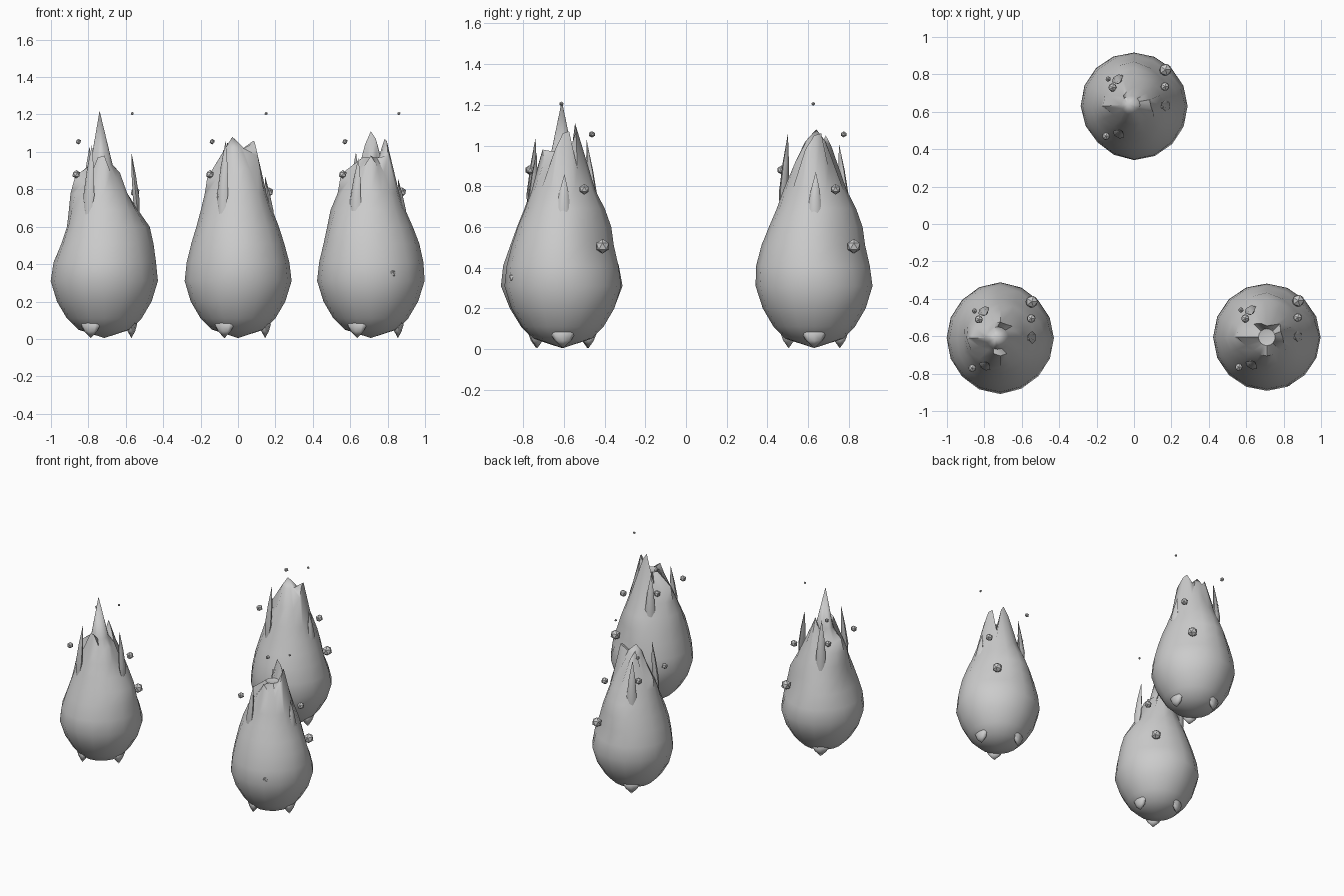
import bpy, bmesh, math
from mathutils import Vector

if "Cube" in bpy.data.objects:
    bpy.data.objects.remove(bpy.data.objects["Cube"])

SEG = 16
PROFILE = [(.05, .14), (.11, .2), (.2, .253), (.31, .287), (.41, .276),
           (.51, .25), (.6, .22), (.69, .184), (.78, .152)]


def finish(name, bm, loc, angle=50):
    bmesh.ops.recalc_face_normals(bm, faces=bm.faces)
    me = bpy.data.meshes.new(name)
    bm.to_mesh(me)
    bm.free()
    ob = bpy.data.objects.new(name, me)
    ob.location = loc
    bpy.context.collection.objects.link(ob)
    bpy.ops.object.select_all(action='DESELECT')
    ob.select_set(True)
    bpy.context.view_layer.objects.active = ob
    bpy.ops.object.shade_smooth_by_angle(angle=math.radians(angle))
    return ob


def polar(r, deg, z):
    a = math.radians(deg)
    return Vector((r * math.cos(a), r * math.sin(a), z))


def skin(bm, rings, first, last):
    """Join rings of points into a closed surface between two end points."""
    loops = [[bm.verts.new(p) for p in ring] for ring in rings]
    a, b = bm.verts.new(first), bm.verts.new(last)
    n = len(loops[0])
    for i in range(n):
        j = (i + 1) % n
        bm.faces.new((a, loops[0][j], loops[0][i]))
        bm.faces.new((b, loops[-1][i], loops[-1][j]))
        for lo, hi in zip(loops, loops[1:]):
            bm.faces.new((lo[i], lo[j], hi[j], hi[i]))


def tongue(name, loc, start, end, width, swell, sides=6, depth=.6):
    """Slim spike, widest at the fraction 'swell' of its length."""
    bm = bmesh.new()
    start, end = Vector(start), Vector(end)
    out = Vector((start.x, start.y, 0)).normalized()
    side = out.cross(Vector((0, 0, 1)))
    rings = []
    for t, k in ((swell, 1), ((1 + swell) / 2, .65)):
        c = start.lerp(end, t)
        rings.append([c + side * width * k * math.cos(2 * math.pi * i / sides)
                      + out * width * k * depth * math.sin(2 * math.pi * i / sides)
                      for i in range(sides)])
    skin(bm, rings, start, end)
    finish(name, bm, loc, 70)


def bulge(deg, z, bulges):
    """Sum of soft bumps, each (direction, height, amount)."""
    total = 0
    for a, h, amount in bulges:
        d = (deg - a + 180) % 360 - 180
        total += amount * math.exp(-(d / 32) ** 2 - ((z - h) / .12) ** 2)
    return total


def flame(label, x, y, crown, inner, tip, spike_tops, bulges, embers):
    loc = (x, y, 0)
    # teardrop body with soft bulges, ragged crown and a central spire
    bm = bmesh.new()
    step = 360 / SEG
    rings = [[polar(r + bulge(step * i, z, bulges), step * i, z) for i in range(SEG)]
             for z, r in PROFILE]
    rings.append([polar(r, step * i, z) for i, (r, z) in enumerate(crown)])
    shift = Vector((tip[0], tip[1], 0)) * .6
    rings.append([polar(inner[0], step * i, inner[1]) + shift for i in range(SEG)])
    skin(bm, rings, (0, 0, .005), tip)
    finish(label + "_body", bm, loc)
    # three side tongues and three small feet
    for k, top in enumerate(spike_tops):
        a = 120 * k
        tongue(f"{label}_tongue_{k}", loc, polar(.19, a, .56), polar(.145, a + 3, top), .034, .42)
        tongue(f"{label}_foot_{k}", loc, polar(.145, a, .125), polar(.145, a, .004), .062, .38, 8, .5)
    # drifting embers
    for k, (ex, ey, ez, r) in enumerate(embers):
        bm = bmesh.new()
        bmesh.ops.create_icosphere(bm, subdivisions=1, radius=r)
        finish(f"{label}_ember_{k}", bm, (x + ex, y + ey, ez), 20)


EMBERS = [(.168, .195, .505, .036), (.165, .105, .785, .026), (-.15, -.16, .88, .023),
          (-.115, .10, .855, .024), (-.138, .145, 1.055, .015), (.15, -.005, 1.205, .009)]
LOW_EMBER = [(.11, -.24, .35, .026)]


def crown(base_r, base_z, peaks):
    """Sixteen (radius, height) pairs: an even rim with some peaks."""
    rim = [(base_r, base_z + (.03 if i % 2 else 0)) for i in range(SEG)]
    for i, r, z in peaks:
        rim[i] = (r, z)
    return rim


flame("left_flame", -.715, -.61,
      crown(.09, .86, [(0, .085, .86), (3, .08, .96), (4, .085, 1.02), (7, .145, .85), (8, .155, .87),
                       (9, .12, .83), (11, .09, .97), (12, .095, .98)]),
      (.06, .93), (-.025, 0, 1.22), (1.0, 1.03, 1.04),
      [(0, .6, .028), (0, .78, -.035), (50, .5, -.03), (180, .8, .03), (180, .56, -.025),
       (265, .36, .015), (90, .33, .012)],
      EMBERS)
flame("back_flame", 0, .63,
      crown(.10, .89, [(0, .09, 1.05), (1, .09, 1.06), (15, .115, .98), (5, .09, 1.0), (6, .08, 1.05),
                       (7, .14, .85), (8, .165, .86), (9, .12, .86)]),
      (.05, 1.02), (-.03, .01, 1.08), (.87, 1.01, 1.06),
      [(90, .65, .025), (50, .5, -.03), (180, .78, .025), (225, .36, -.015), (270, .45, .012)],
      EMBERS)
flame("right_flame", .71, -.605,
      crown(.10, .89, [(0, .085, 1.06), (1, .08, 1.07), (15, .1, .98), (3, .07, 1.07), (4, .06, 1.11),
                       (5, .08, 1.04), (7, .14, .87), (8, .16, .88), (9, .12, .85), (12, .1, .98)]),
      (.045, .97), (0, 0, .96), (.86, 1.0, .97),
      [(90, .65, .025), (50, .5, -.03), (0, .5, .012), (180, .72, .032), (225, .6, .01)],
      EMBERS + LOW_EMBER)
